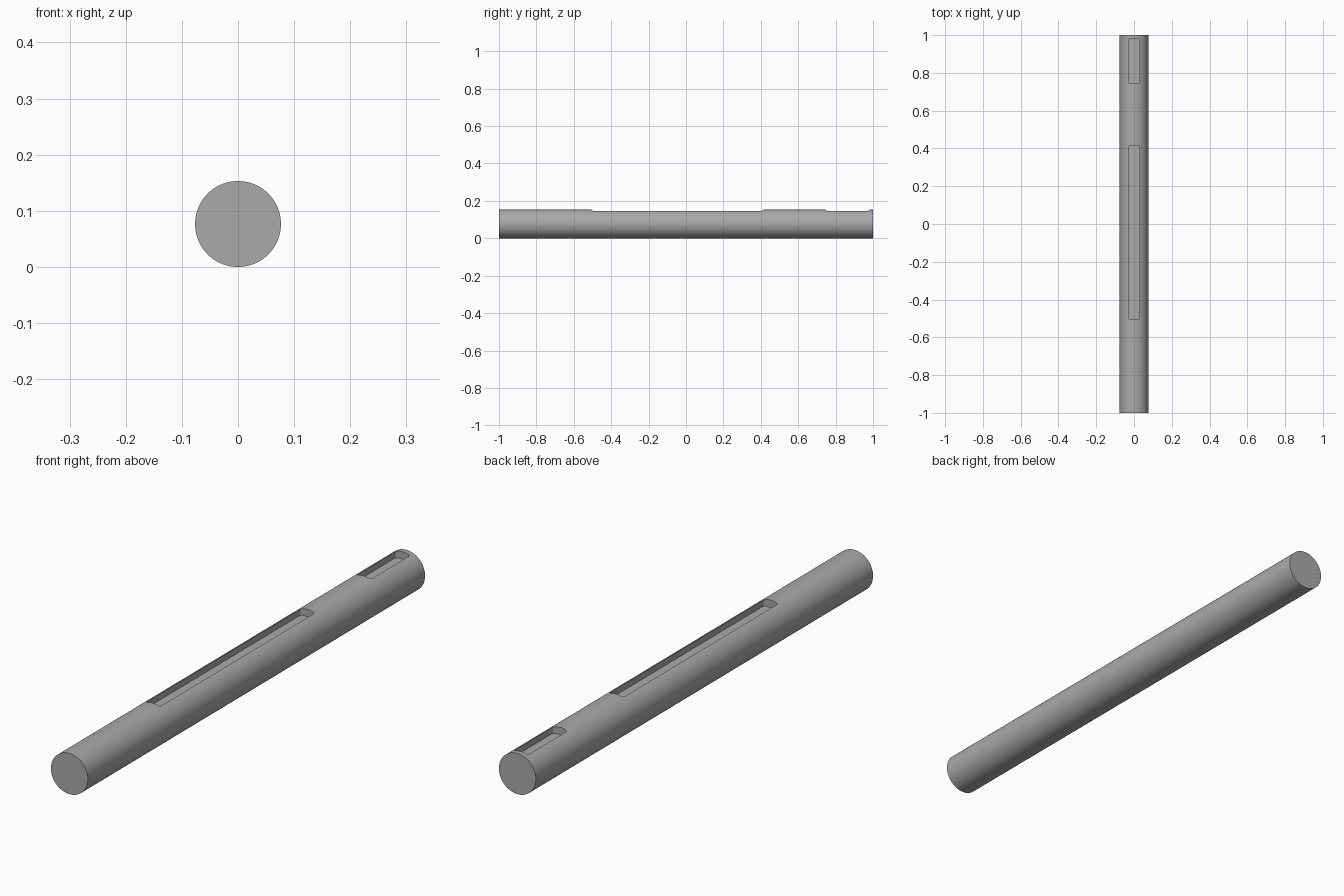
import bpy
import bmesh
import math

cube = bpy.data.objects.get("Cube")
if cube:
    bpy.data.objects.remove(cube, do_unlink=True)

RADIUS = 0.0765
LENGTH = 2.0
SLOT_WIDTH = 0.058
SLOT_FLOOR = 0.125
CORNER = 0.009

# Plain steel material
steel = bpy.data.materials.new("steel_grey")
steel.use_nodes = True
colour = (0.4, 0.4, 0.4, 1)
steel.diffuse_color = colour
steel.node_tree.nodes["Principled BSDF"].inputs["Base Color"].default_value = colour

# Round shaft lying along y
bpy.ops.mesh.primitive_cylinder_add(vertices=96, radius=RADIUS, depth=LENGTH,
                                    location=(0, 0, RADIUS),
                                    rotation=(math.pi / 2, 0, 0))
shaft = bpy.context.object
shaft.name = "shaft"
shaft.data.materials.append(steel)
bpy.ops.object.transform_apply(location=True, rotation=True, scale=True)


def slot_cutter(name, y_start, y_end):
    """Tall block with rounded vertical corners, its base at the slot floor."""
    bm = bmesh.new()
    bmesh.ops.create_cube(bm, size=1)
    for v in bm.verts:
        v.co.x *= SLOT_WIDTH
        v.co.y = (y_start + y_end) / 2 + v.co.y * (y_end - y_start)
        v.co.z = SLOT_FLOOR + (v.co.z + 0.5) * 0.1
    uprights = [e for e in bm.edges
                if abs(e.verts[0].co.z - e.verts[1].co.z) > 0.05]
    bmesh.ops.bevel(bm, geom=uprights, offset=CORNER, segments=6,
                    profile=0.5, affect='EDGES')
    bmesh.ops.recalc_face_normals(bm, faces=bm.faces)
    mesh = bpy.data.meshes.new(name)
    bm.to_mesh(mesh)
    bm.free()
    mesh.materials.append(steel)
    cutter = bpy.data.objects.new(name, mesh)
    bpy.context.collection.objects.link(cutter)
    cutter.hide_render = True
    return cutter


# Cut the long middle keyway and the short rear keyway
for name, y_start, y_end in (("long_keyway", -0.505, 0.415),
                             ("short_keyway", 0.745, 0.98)):
    cutter = slot_cutter(name, y_start, y_end)
    cut = shaft.modifiers.new(name, 'BOOLEAN')
    cut.operation = 'DIFFERENCE'
    cut.solver = 'EXACT'
    cut.object = cutter
    bpy.context.view_layer.objects.active = shaft
    bpy.ops.object.modifier_apply(modifier=name)
    bpy.data.objects.remove(cutter, do_unlink=True)

# Smooth barrel with crisp rims
shaft.select_set(True)
bpy.ops.object.shade_smooth_by_angle(angle=math.radians(30))
